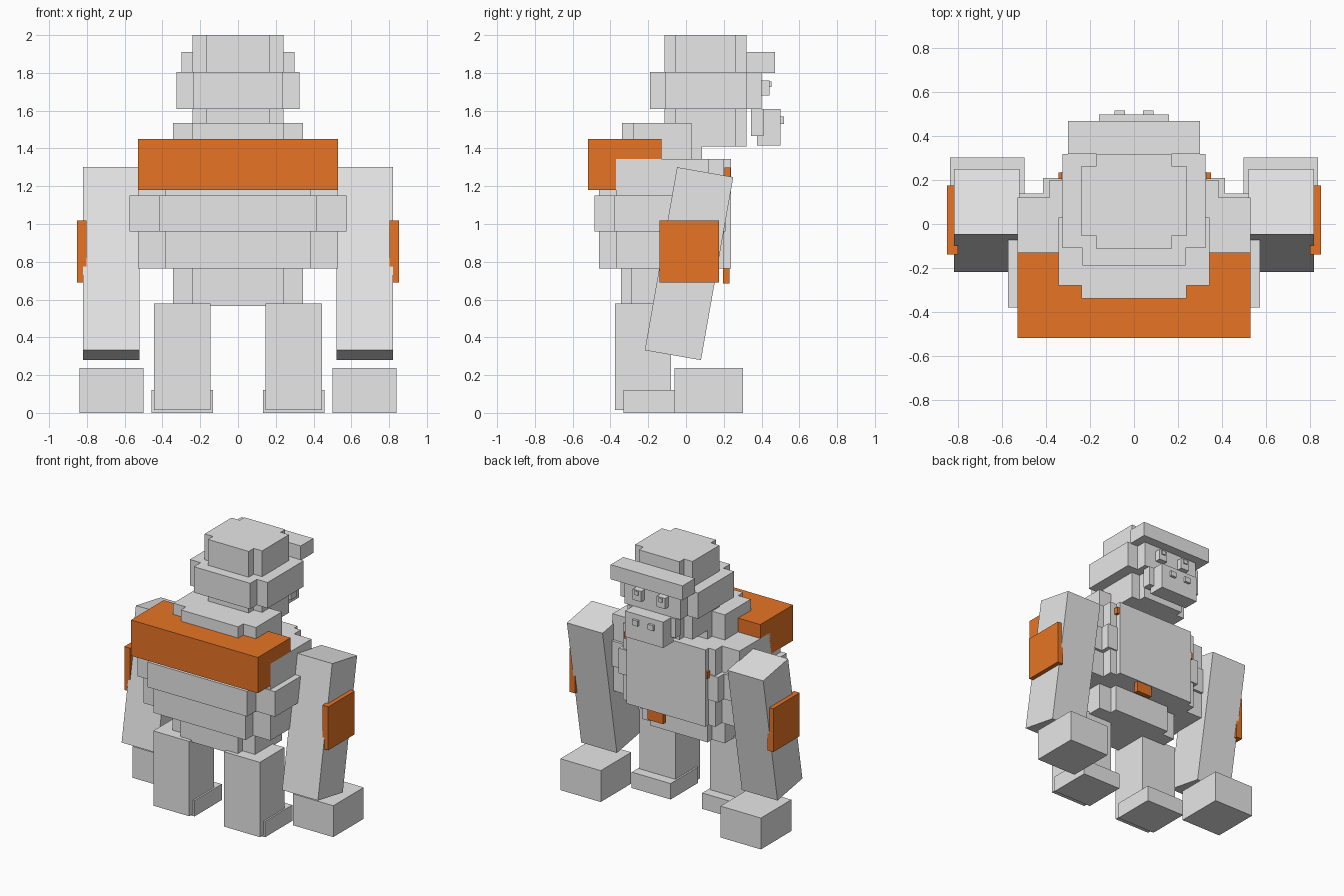
import bpy
import math

default = bpy.data.objects.get("Cube")
if default:
    bpy.data.objects.remove(default, do_unlink=True)


def material(name, rgb):
    mat = bpy.data.materials.new(name)
    mat.use_nodes = True
    mat.diffuse_color = (*rgb, 1)
    mat.node_tree.nodes["Principled BSDF"].inputs["Base Color"].default_value = (*rgb, 1)
    return mat


GREY = material("light_grey", (0.8, 0.8, 0.8))
ORANGE = material("orange", (0.87, 0.19, 0.02))


def box(name, x, y, z, mat=GREY, tilt=0):
    """Box from (low, high) ranges on each axis, tilted about x."""
    bpy.ops.mesh.primitive_cube_add(size=1, location=[sum(r) / 2 for r in (x, y, z)])
    ob = bpy.context.object
    ob.name = name
    ob.scale = [r[1] - r[0] for r in (x, y, z)]
    ob.rotation_euler.x = math.radians(tilt)
    ob.data.materials.append(mat)
    return ob


def pair(name, x, y, z, mat=GREY, tilt=0):
    """Matching boxes on both sides."""
    box("left_" + name, x, y, z, mat, tilt)
    box("right_" + name, (-x[1], -x[0]), y, z, mat, tilt)


def tier(name, wide, wide_y, narrow, narrow_y, z):
    """Block with notched corners, as one extruded twelve-sided outline."""
    (a, b), (c, d) = wide_y, narrow_y
    half = [(narrow, c), (narrow, a), (wide, a), (wide, b), (narrow, b), (narrow, d)]
    outline = half + [(-x, y) for x, y in reversed(half)]
    n = len(outline)
    verts = [(x, y, h) for h in z for x, y in outline]
    faces = [(i, (i + 1) % n, n + (i + 1) % n, n + i) for i in range(n)]
    faces += [tuple(range(n))[::-1], tuple(range(n, 2 * n))]
    mesh = bpy.data.meshes.new(name)
    mesh.from_pydata(verts, [], faces)
    mesh.materials.append(GREY)
    ob = bpy.data.objects.new(name, mesh)
    bpy.context.collection.objects.link(ob)


# Torso, stacked from the hips up
tier("hips", 0.345, (-0.29, 0.03), 0.24, (-0.345, 0.085), (0.565, 0.765))
tier("belly", 0.53, (-0.37, 0.12), 0.385, (-0.46, 0.2), (0.765, 0.96))
tier("ribs", 0.575, (-0.38, 0.14), 0.415, (-0.485, 0.21), (0.96, 1.15))
tier("upper_chest", 0.53, (-0.37, 0.12), 0.385, (-0.46, 0.2), (1.15, 1.345))
tier("collar", 0.345, (-0.28, 0.03), 0.24, (-0.34, 0.085), (1.345, 1.535))
box("chest_plate", (-0.33, 0.33), (0.15, 0.238), (0.765, 1.345))
box("back_pack", (-0.53, 0.53), (-0.52, -0.13), (1.18, 1.45), ORANGE)

# Strap ends showing around the chest plate
box("strap_end_top", (0.3, 0.352), (0.205, 0.235), (1.25, 1.3), ORANGE)
box("strap_end_side", (-0.345, -0.3), (0.205, 0.235), (1.13, 1.18), ORANGE)
box("strap_end_bottom", (0.03, 0.16), (0.195, 0.23), (0.685, 0.77), ORANGE)

# Head
tier("head", 0.24, (-0.055, 0.265), 0.17, (-0.115, 0.32), (1.41, 2.0))
tier("head_band", 0.325, (-0.11, 0.32), 0.235, (-0.19, 0.4), (1.61, 1.805))
box("brow", (-0.3, 0.3), (0.32, 0.47), (1.8, 1.91))
box("cheeks", (-0.2, 0.2), (0.345, 0.41), (1.465, 1.61))
box("snout", (-0.16, 0.16), (0.375, 0.5), (1.415, 1.61))
pair("nostril", (0.042, 0.088), (0.495, 0.518), (1.53, 1.57))
pair("eye", (0.065, 0.135), (0.395, 0.443), (1.68, 1.76))
pair("pupil", (0.085, 0.115), (0.44, 0.452), (1.725, 1.755))

# Limbs
pair("arm", (0.522, 0.82), (-0.135, 0.167), (0.298, 1.282), tilt=-10)
pair("arm_band", (0.803, 0.852), (-0.14, 0.175), (0.69, 1.018), ORANGE)
pair("hand", (0.5, 0.838), (-0.06, 0.303), (0, 0.237))
pair("leg", (0.145, 0.445), (-0.375, -0.08), (0.015, 0.58))
pair("foot", (0.132, 0.457), (-0.33, -0.005), (0, 0.12))
